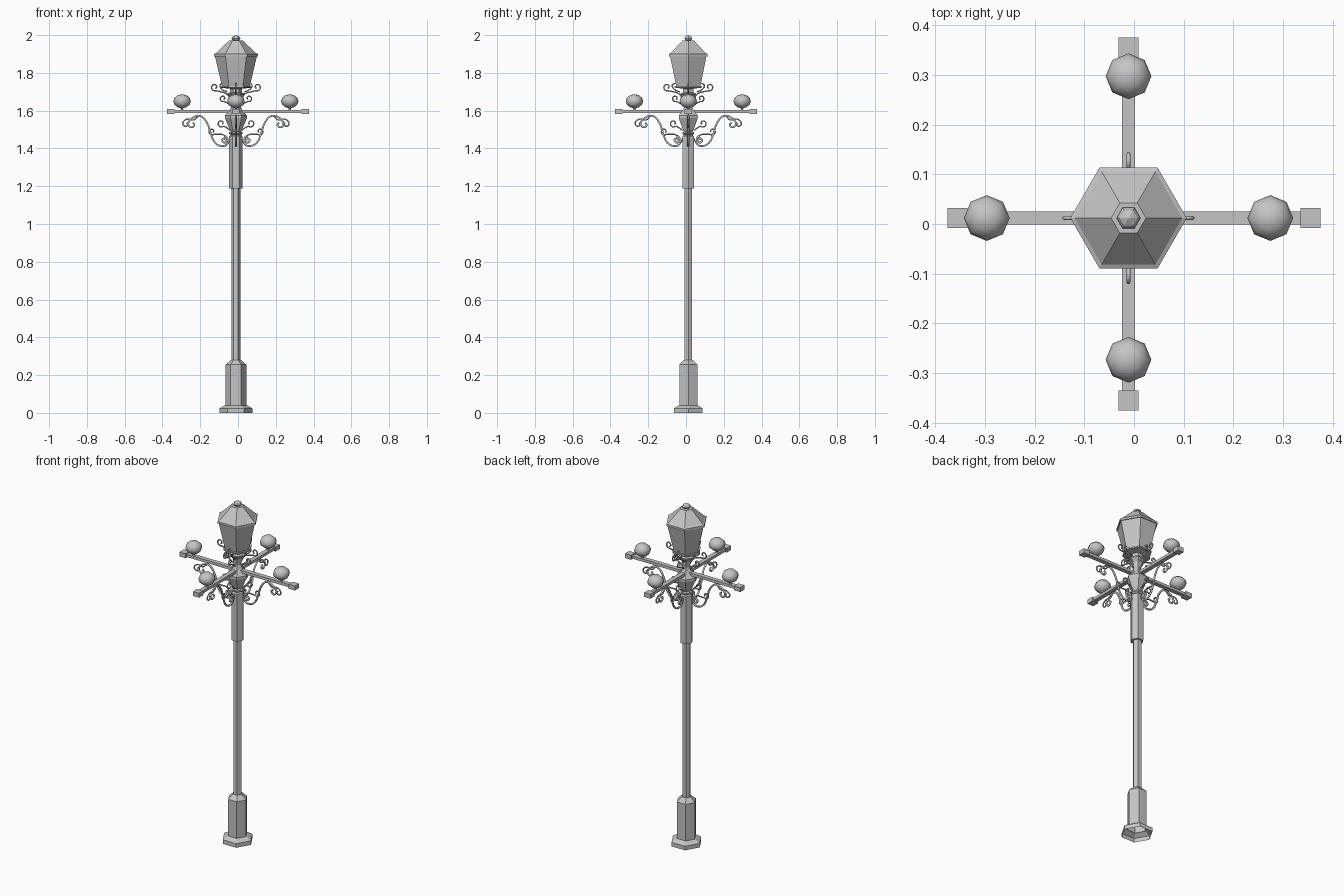
import bpy, bmesh, math
from mathutils import Matrix, Vector

cube = bpy.data.objects.get("Cube")
if cube:
    bpy.data.objects.remove(cube, do_unlink=True)

AXIS = Vector((-0.011, 0.012, 0))   # centre line of the post
ARM_Z = 1.595

grey = bpy.data.materials.new("painted_grey")
grey.use_nodes = True
colour = (0.56, 0.56, 0.56, 1)
grey.diffuse_color = colour
grey.node_tree.nodes["Principled BSDF"].inputs["Base Color"].default_value = colour


def add_object(name, data, location=(0, 0, 0), turn=0):
    ob = bpy.data.objects.new(name, data)
    data.materials.append(grey)
    ob.location = location
    ob.rotation_euler.z = turn
    bpy.context.collection.objects.link(ob)
    return ob


def lathe(name, profile, sides=6, cap=False, location=AXIS):
    """Turn a rising (radius, height) profile into a faceted solid."""
    bm = bmesh.new()
    rings = []
    for r, z in profile:
        rings.append([bm.verts.new((r * math.cos(math.tau * i / sides),
                                    r * math.sin(math.tau * i / sides), z))
                      for i in range(sides)])
    for low, high in zip(rings, rings[1:]):
        for i in range(sides):
            j = (i + 1) % sides
            bm.faces.new((low[i], low[j], high[j], high[i]))
    if cap:
        bm.faces.new(rings[-1])
        bm.faces.new(rings[0][::-1])
    mesh = bpy.data.meshes.new(name)
    bm.to_mesh(mesh)
    bm.free()
    return add_object(name, mesh, location)


def box(name, size, location):
    bm = bmesh.new()
    bmesh.ops.create_cube(bm, size=1, matrix=Matrix.Diagonal((*size, 1)))
    mesh = bpy.data.meshes.new(name)
    bm.to_mesh(mesh)
    bm.free()
    return add_object(name, mesh, location)


def spiral(cx, cz, radius, start, turns, steps=9):
    """Points curling inwards around a centre."""
    points = []
    for k in range(steps):
        t = k / (steps - 1)
        a = math.radians(start) + math.tau * turns * t
        r = radius * (1 - 0.65 * t)
        points.append((cx + r * math.cos(a), cz + r * math.sin(a)))
    return points


def scroll_mesh(name, paths, thickness):
    """Round bars following (outward, height) paths."""
    curve = bpy.data.curves.new(name, "CURVE")
    curve.dimensions = "3D"
    curve.bevel_depth = thickness
    curve.bevel_resolution = 1
    curve.resolution_u = 3
    curve.use_fill_caps = True
    for path in paths:
        spline = curve.splines.new("BEZIER")
        spline.bezier_points.add(len(path) - 1)
        for p, (x, z) in zip(spline.bezier_points, path):
            p.co = (x, 0, z)
            p.handle_left_type = p.handle_right_type = "AUTO"
    temp = bpy.data.objects.new(name, curve)
    bpy.context.collection.objects.link(temp)
    bpy.context.view_layer.update()
    depsgraph = bpy.context.evaluated_depsgraph_get()
    mesh = bpy.data.meshes.new_from_object(temp.evaluated_get(depsgraph))
    bpy.data.objects.remove(temp, do_unlink=True)
    mesh.materials.clear()
    return mesh


# Post: pedestal, shaft and sleeve
lathe("pedestal", [(0.087, 0), (0.087, 0.024), (0.06, 0.04), (0.055, 0.04),
                   (0.055, 0.255), (0.027, 0.28), (0.02, 0.28)])
lathe("shaft", [(0.024, 0.27), (0.024, 1.2)])
lathe("sleeve", [(0.024, 1.187), (0.036, 1.187), (0.036, 1.465), (0.026, 1.472)])

# Flared hub holding the arms
lathe("hub", [(0.026, 1.47), (0.036, 1.478), (0.036, 1.486), (0.026, 1.49),
              (0.033, 1.5), (0.058, 1.56), (0.058, 1.574),
              (0.03, 1.608), (0.022, 1.63)])
lathe("neck", [(0.022, 1.63), (0.028, 1.665), (0.046, 1.685), (0.046, 1.692),
               (0.032, 1.696), (0.032, 1.716), (0.083, 1.722),
               (0.083, 1.73), (0.06, 1.732)])

# Lantern: glass body, rim, roof and finial
lathe("lantern_body", [(0.074, 1.73), (0.112, 1.893)], cap=True)
lathe("lantern_rim", [(0.11, 1.888), (0.117, 1.888), (0.117, 1.9), (0.108, 1.904)])
lathe("lantern_roof", [(0.109, 1.902), (0.035, 1.972)], cap=True)
lathe("finial", [(0.016, 1.97), (0.024, 1.982), (0.018, 1.992), (0.002, 2.0)], cap=True)

# Crossing arms with square end blocks
box("arm_bar_x", (0.74, 0.026, 0.016), (0, AXIS.y, ARM_Z))
box("arm_bar_y", (0.026, 0.74, 0.016), (AXIS.x, 0, ARM_Z))
for s in (-1, 1):
    box("arm_end_block", (0.04, 0.04, 0.026), (s * 0.355, AXIS.y, ARM_Z))
    box("arm_end_block", (0.04, 0.04, 0.026), (AXIS.x, s * 0.355, ARM_Z))

# Scrollwork shared by every arm
bracket = scroll_mesh("bracket_scroll", [
    spiral(0.062, 1.445, 0.02, 100, 1)[::-1] +
    [(0.045, 1.425), (0.075, 1.413), (0.11, 1.43), (0.132, 1.475),
     (0.155, 1.54), (0.19, 1.573), (0.23, 1.562)] +
    spiral(0.232, 1.528, 0.022, 40, -0.8),
], 0.0055)
curls = scroll_mesh("small_curls", [
    [(0.03, 1.455), (0.04, 1.43), (0.06, 1.415)],
    [(0.2, 1.572), (0.225, 1.55), (0.255, 1.556)] + spiral(0.265, 1.53, 0.018, 50, -0.8),
    [(0.045, 1.46), (0.075, 1.475), (0.1, 1.475)] + spiral(0.127, 1.49, 0.02, 230, 1),
    [(0.03, 1.495), (0.05, 1.51)] + spiral(0.078, 1.533, 0.021, 230, 1),
], 0.004)
upper = scroll_mesh("lantern_scroll", [
    [(0.03, 1.665), (0.05, 1.69), (0.08, 1.7)] + spiral(0.112, 1.725, 0.021, 250, 1),
    [(0.024, 1.625), (0.045, 1.64)] + spiral(0.068, 1.665, 0.018, 250, 1),
    [(0.045, 1.7), (0.07, 1.71), (0.085, 1.735), (0.07, 1.745)],
], 0.004)

for k in range(4):
    turn = k * math.pi / 2
    for mesh in (bracket, curls, upper):
        ob = add_object(mesh.name, mesh, AXIS, turn)
        while len(mesh.materials) > 1:
            mesh.materials.pop()

    # Globe lamp on a short stem
    spot = AXIS + Vector((math.cos(turn), math.sin(turn), 0)) * 0.285
    lathe("globe_stem", [(0.012, 1.6), (0.006, 1.606), (0.006, 1.612), (0.018, 1.618)],
          sides=8, location=spot)
    bm = bmesh.new()
    bmesh.ops.create_uvsphere(bm, u_segments=8, v_segments=6, radius=1,
                              matrix=Matrix.Diagonal((0.046, 0.046, 0.037, 1)))
    for f in bm.faces:
        f.smooth = True
    globe = bpy.data.meshes.new("globe_lamp")
    bm.to_mesh(globe)
    bm.free()
    add_object("globe_lamp", globe, spot + Vector((0, 0, 1.65)))
